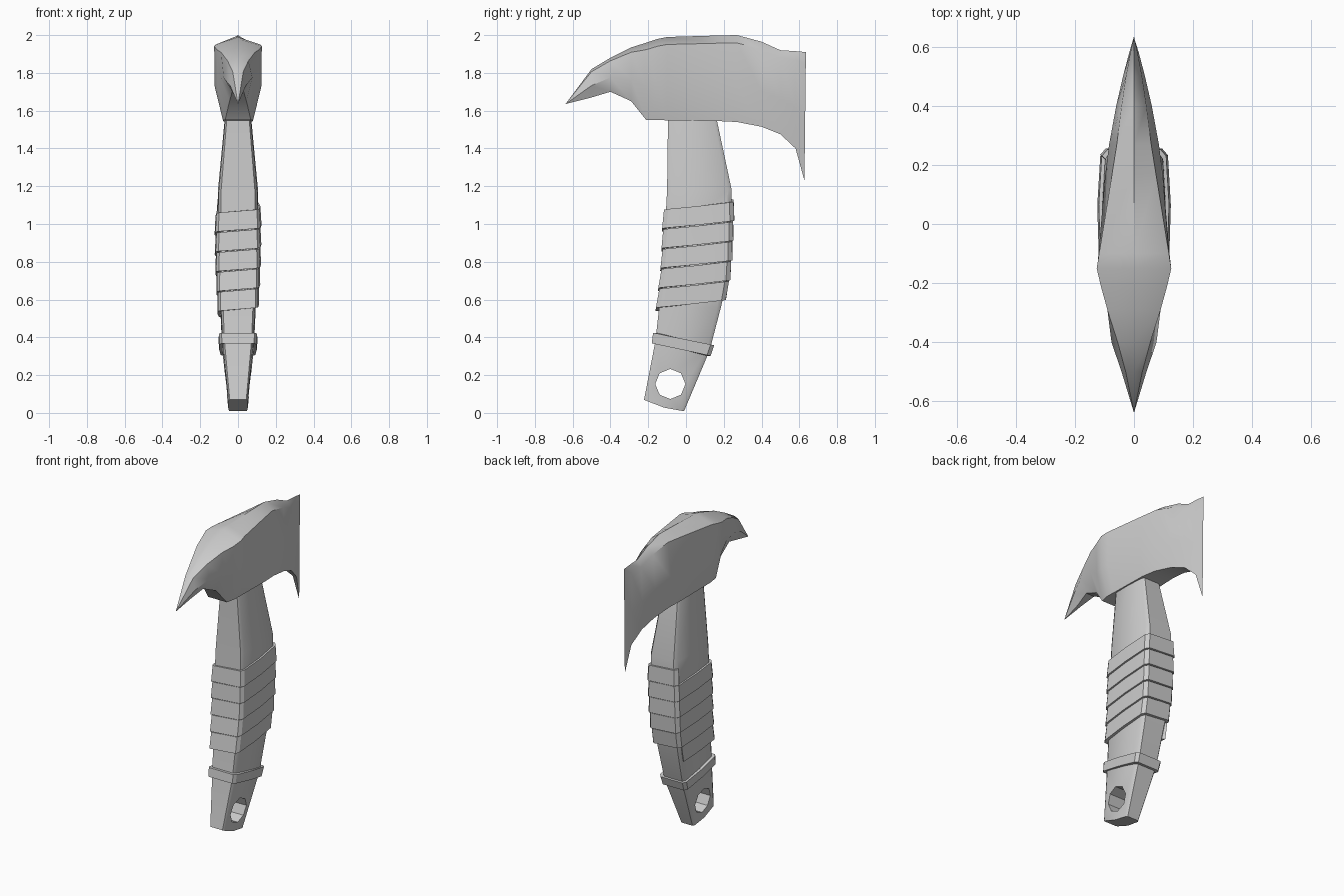
import bpy, bmesh, math
from mathutils import Vector

if "Cube" in bpy.data.objects:
    bpy.data.objects.remove(bpy.data.objects["Cube"])


def loft(name, rings, caps=True, closed=False, angle=35):
    """Skin a list of equal-length closed rings."""
    bm = bmesh.new()
    vs = [[bm.verts.new(p) for p in r] for r in rings]
    n = len(rings[0])
    pairs = list(zip(vs, vs[1:])) + ([(vs[-1], vs[0])] if closed else [])
    for a, b in pairs:
        for i in range(n):
            j = (i + 1) % n
            bm.faces.new((a[i], a[j], b[j], b[i]))
    if caps and not closed:
        bm.faces.new(vs[0])
        bm.faces.new(vs[-1])
    bmesh.ops.remove_doubles(bm, verts=bm.verts, dist=1e-5)
    bmesh.ops.recalc_face_normals(bm, faces=bm.faces)
    me = bpy.data.meshes.new(name)
    bm.to_mesh(me)
    bm.free()
    ob = bpy.data.objects.new(name, me)
    bpy.context.collection.objects.link(ob)
    smooth(ob, angle)
    return ob


def smooth(ob, angle):
    bpy.ops.object.select_all(action='DESELECT')
    ob.select_set(True)
    bpy.context.view_layer.objects.active = ob
    bpy.ops.object.shade_smooth_by_angle(angle=math.radians(angle))


# Axe head: y, top z, bottom z, half widths (upper, middle, bottom)
head = [
    (-0.638, 1.635, 1.635, 0, 0, 0),
    (-0.50, 1.82, 1.67, 0.028, 0.042, 0.012),
    (-0.40, 1.88, 1.70, 0.055, 0.076, 0.03),
    (-0.29, 1.935, 1.65, 0.09, 0.09, 0.045),
    (-0.21, 1.96, 1.55, 0.112, 0.108, 0.068),
    (-0.15, 1.98, 1.55, 0.126, 0.124, 0.08),
    (-0.10, 1.99, 1.549, 0.118, 0.12, 0.08),
    (0.17, 1.998, 1.545, 0.074, 0.097, 0.078),
    (0.27, 2.0, 1.54, 0.058, 0.084, 0.068),
    (0.40, 1.965, 1.515, 0.042, 0.06, 0.05),
    (0.50, 1.92, 1.475, 0.027, 0.037, 0.033),
    (0.58, 1.915, 1.40, 0.012, 0.016, 0.014),
    (0.635, 1.91, 1.23, 0, 0, 0)]
rings = []
for y, zt, zb, wu, wm, wb in head:
    h = zt - zb
    half = [(wu, zt - 0.09 * h), (wm, zb + 0.42 * h), (wb, zb)]
    prof = [(0, zt)] + half + [(-x, z) for x, z in reversed(half)]
    rings.append([(x, y - (0.008 * (zt - z) / h if y > 0.6 else 0), z) for x, z in prof])
loft("axe_head", rings, caps=False, angle=40)

# Handle section: (depth fraction front to back, width factor), anticlockwise from back left
section = [(0.94, -0.92), (0.5, -1), (0.06, -0.96), (0, -0.84), (0, 0.84),
           (0.06, 0.96), (0.5, 1), (0.94, 0.92), (1, 0.76), (1, -0.76)]
# Stations: front y, front z, back y, back z, half width
stations = [
    (-0.222, 0.07, -0.01, 0.01, 0.052),
    (-0.162, 0.38, 0.125, 0.33, 0.085),
    (-0.142, 0.56, 0.185, 0.56, 0.094),
    (-0.125, 0.70, 0.217, 0.70, 0.102),
    (-0.115, 0.80, 0.228, 0.80, 0.106),
    (-0.107, 1.05, 0.24, 1.05, 0.108),
    (-0.10, 1.18, 0.242, 1.18, 0.106),
    (-0.095, 1.58, 0.157, 1.58, 0.068)]


def station_ring(s, sag=0.0):
    yf, zf, yb, zb, w = s
    return [Vector((v * w, yf + u * (yb - yf), zf + u * (zb - zf) - sag * 4 * u * (1 - u)))
            for u, v in section]


handle_rings = [station_ring(s, 0.012 if i == 0 else 0) for i, s in enumerate(stations)]
handle = loft("handle", handle_rings)


def on_handle(k, z, out):
    """Point on handle column k at height z, pushed outward."""
    col = [r[k] for r in handle_rings]
    for a, b in zip(col, col[1:]):
        if z <= b.z:
            break
    p = a.lerp(b, (z - a.z) / (b.z - a.z))
    u, v = section[k]
    return p + Vector((v * out, (2 * u - 1) * out, 0))


def strip(k, z0, z1, out0, out1):
    return [on_handle(k, z0, -0.006), on_handle(k, z0, out0),
            on_handle(k, z1, out1), on_handle(k, z1, -0.006)]


# Lanyard hole through the butt
bpy.ops.mesh.primitive_cylinder_add(vertices=8, radius=0.08, depth=0.6,
                                    location=(-0.0, -0.083, 0.153),
                                    rotation=(0, math.pi / 2, 0))
cutter = bpy.context.object
cutter.name = "hole_cutter"
mod = handle.modifiers.new("hole", 'BOOLEAN')
mod.object = cutter
mod.solver = 'EXACT'
bpy.context.view_layer.objects.active = handle
bpy.ops.object.modifier_apply(modifier=mod.name)
bpy.data.objects.remove(cutter)
smooth(handle, 35)

# Spiral grip wrap, five turns, starting and ending at the back left corner
turn = [0, 0.15, 0.28, 0.31, 0.46, 0.49, 0.64, 0.82, 0.85, 0.97]
pitch, turns = 0.105, 5
wrap = []
for i in range(turns * 10 + 1):
    k = i % 10
    z = 0.508 + pitch * (i // 10 + turn[k])
    wrap.append(strip(k, z, z + 0.1, 0.017, 0.011))
loft("grip_wrap", wrap, angle=30)

# Tilted collar ring below the grip
collar = []
for k, (u, v) in enumerate(section):
    z = 0.368 - 0.066 * u
    collar.append(strip(k, z, z + 0.056, 0.017, 0.017))
loft("collar_ring", collar, closed=True, angle=30)
